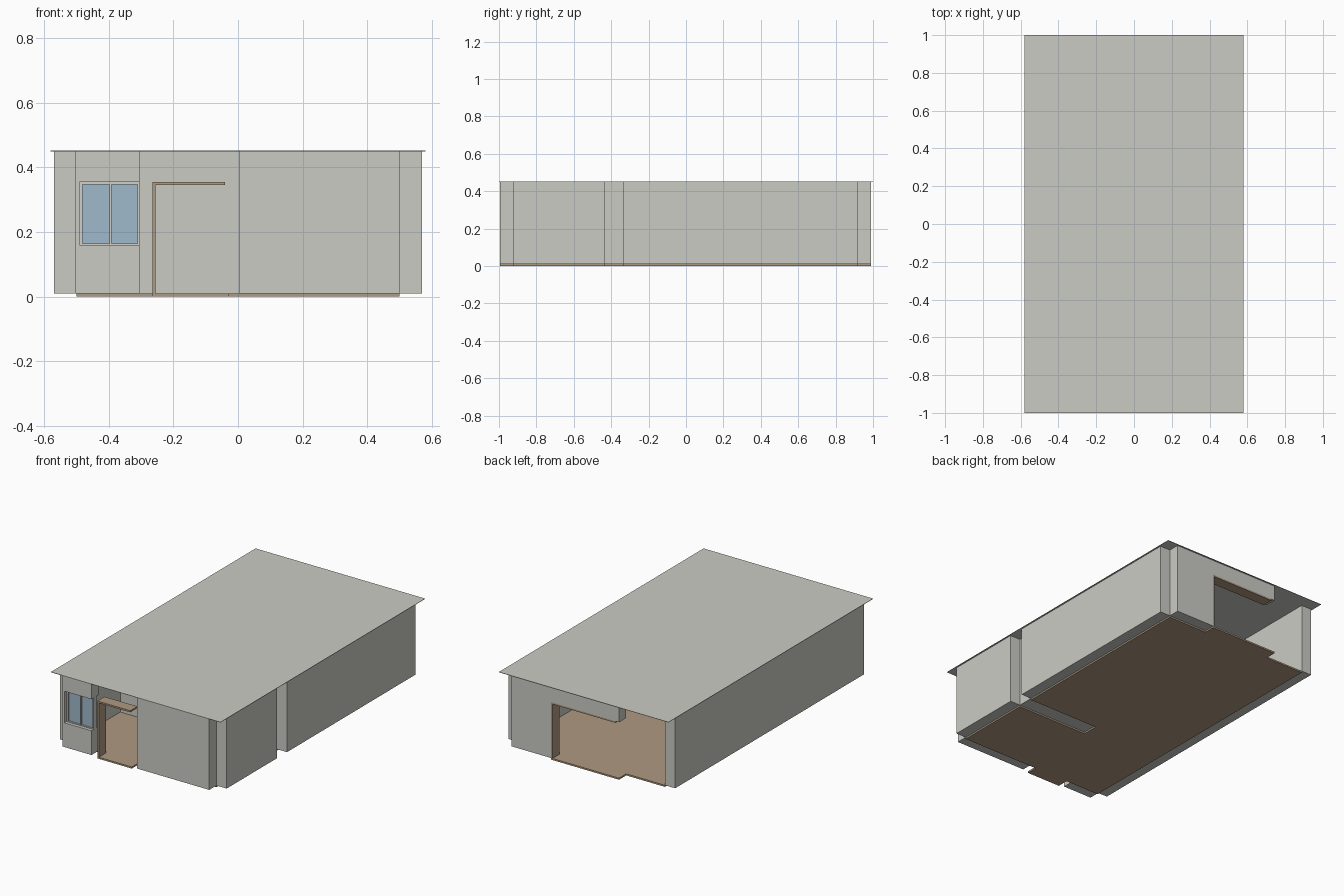
import bpy

cube = bpy.data.objects.get("Cube")
if cube:
    bpy.data.objects.remove(cube, do_unlink=True)


def material(name, rgb):
    mat = bpy.data.materials.new(name)
    mat.use_nodes = True
    color = (*rgb, 1)
    mat.diffuse_color = color
    mat.node_tree.nodes["Principled BSDF"].inputs["Base Color"].default_value = color
    return mat


plaster = material("pale grey plaster", (0.60, 0.60, 0.56))
wood = material("light brown wood", (0.43, 0.32, 0.22))
glass = material("blue glass", (0.35, 0.49, 0.60))
trim = material("window trim", (0.64, 0.63, 0.59))


def box(name, mat, x, y, z):
    """Box spanning the given (low, high) ranges."""
    spans = (x, y, z)
    mesh = bpy.data.meshes.new(name)
    verts = [(a, b, c) for c in z for b in y for a in x]
    quads = [(0, 2, 3, 1), (4, 5, 7, 6), (0, 1, 5, 4),
             (2, 6, 7, 3), (0, 4, 6, 2), (1, 3, 7, 5)]
    mesh.from_pydata(verts, [], quads)
    mesh.materials.append(mat)
    obj = bpy.data.objects.new(name, mesh)
    bpy.context.collection.objects.link(obj)
    return obj


BASE, TOP, HEAD = 0.01, 0.45, 0.355
IN_X, OUT_X = 0.5, 0.57
FRONT, BACK = (-0.995, -0.925), (0.92, 0.99)
DIVIDER = (-0.435, -0.335)
FULL = (BASE, TOP)
SLAB = (0, BASE)

# Flat roof
box("roof", plaster, (-0.58, 0.58), (-1, 1), (TOP, TOP + 0.002))

# Floors of both rooms, the passage between them and the door thresholds
box("front_room_floor", wood, (-IN_X, IN_X), (FRONT[1], DIVIDER[0]), SLAB)
box("back_room_floor", wood, (-IN_X, IN_X), (DIVIDER[1], BACK[0]), SLAB)
box("passage_floor", wood, (-IN_X, 0.01), DIVIDER, SLAB)
box("front_threshold", wood, (-0.265, -0.03), FRONT, SLAB)
box("back_threshold", wood, (-0.235, 0.23), BACK, SLAB)

# Side walls; the left one is broken where the dividing wall meets it
box("right_wall", plaster, (-OUT_X, -IN_X), (FRONT[1], BACK[0]), FULL)
box("left_wall_front", plaster, (IN_X, OUT_X), (FRONT[1], DIVIDER[0]), FULL)
box("left_wall_back", plaster, (IN_X, OUT_X), (DIVIDER[1], BACK[0]), FULL)
box("dividing_wall", plaster, (-IN_X, IN_X), DIVIDER, FULL)

# Front wall around the window
WIN_X, WIN_Z = (-0.49, -0.305), (0.16, HEAD)
box("front_wall", plaster, (0.005, IN_X), FRONT, FULL)
box("window_side_wall", plaster, (-0.505, WIN_X[0]), FRONT, FULL)
box("wall_below_window", plaster, WIN_X, FRONT, (BASE, WIN_Z[0]))
box("wall_above_window", plaster, WIN_X, FRONT, (WIN_Z[1], TOP))

# Back wall with a lintel over the wide opening
box("back_wall", plaster, (0.23, IN_X), BACK, FULL)
box("back_lintel_wall", plaster, (-0.235, 0.23), BACK, (HEAD, TOP))

# Window: frame, centre bar and pane
FRAME_Y = (-0.975, -0.945)
for name, x in (("right", (WIN_X[0], -0.481)), ("centre", (-0.398, -0.391)),
                ("left", (-0.311, WIN_X[1]))):
    box(f"window_{name}_bar", trim, x, FRAME_Y, WIN_Z)
box("window_bottom_rail", trim, WIN_X, FRAME_Y, (WIN_Z[0], WIN_Z[0] + 0.004))
box("window_top_rail", trim, WIN_X, FRAME_Y, (HEAD - 0.008, HEAD))
box("window_pane", glass, WIN_X, (-0.965, -0.958), WIN_Z)

# Door frames: one post and a head board each
box("front_door_post", wood, (-0.265, -0.255), FRONT, (BASE, HEAD))
box("front_door_head", wood, (-0.255, -0.04), FRONT, (HEAD - 0.01, HEAD))
box("back_door_post", wood, (0.22, 0.23), BACK, (BASE, HEAD))
box("back_door_head", wood, (-0.21, 0.22), BACK, (HEAD - 0.01, HEAD))
